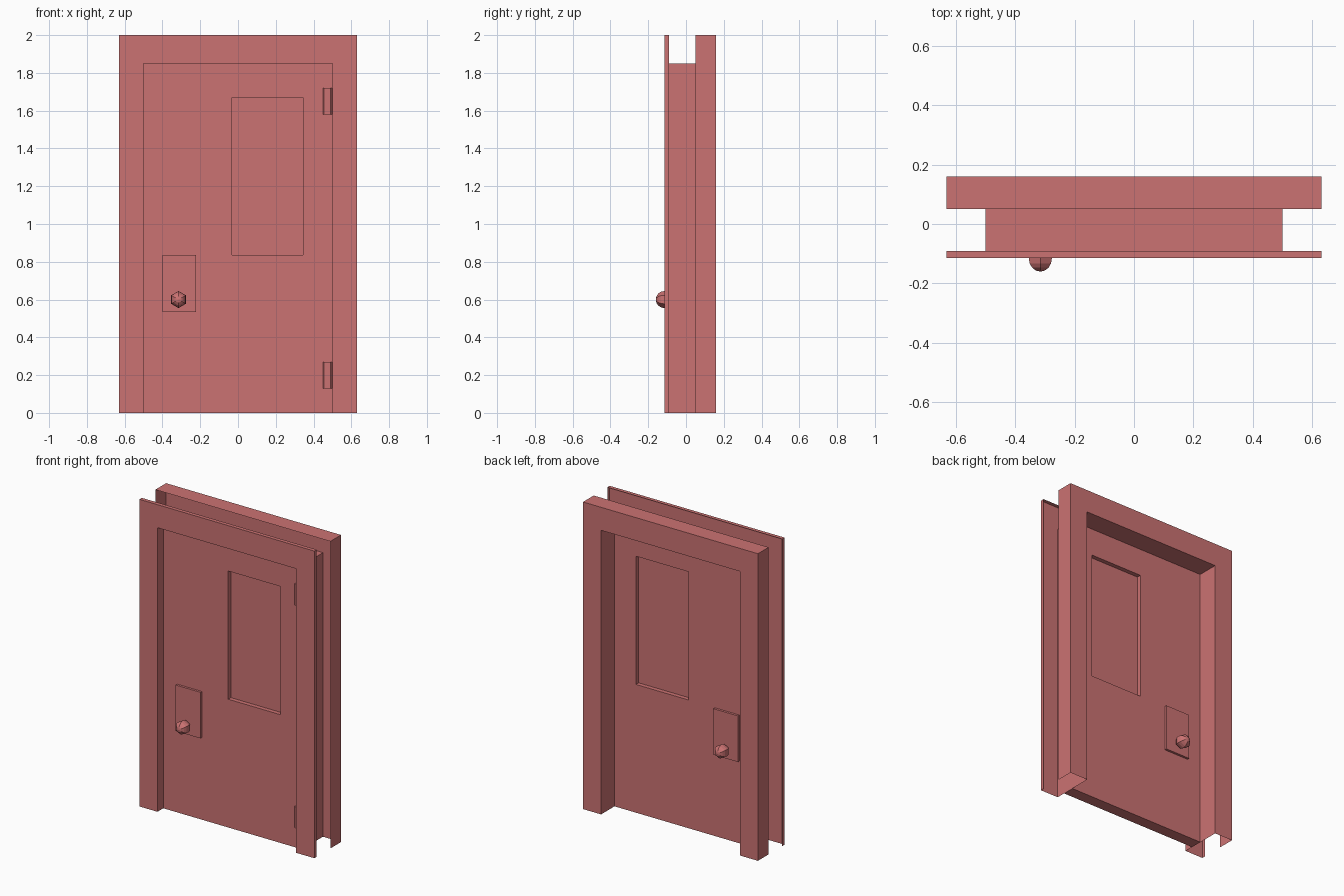
import bpy, bmesh, math
from mathutils import Matrix

cube = bpy.data.objects.get("Cube")
if cube:
    bpy.data.objects.remove(cube, do_unlink=True)

paint = bpy.data.materials.new("dusty red")
paint.use_nodes = True
COLOUR = (0.6, 0.17, 0.17, 1)
paint.diffuse_color = COLOUR
paint.node_tree.nodes["Principled BSDF"].inputs["Base Color"].default_value = COLOUR


def finish(name, bm):
    bmesh.ops.recalc_face_normals(bm, faces=bm.faces)
    mesh = bpy.data.meshes.new(name)
    bm.to_mesh(mesh)
    bm.free()
    mesh.materials.append(paint)
    obj = bpy.data.objects.new(name, mesh)
    bpy.context.collection.objects.link(obj)
    return obj


def box(name, x, y, z):
    bm = bmesh.new()
    bmesh.ops.create_cube(bm, size=1)
    for v in bm.verts:
        for i, (lo, hi) in enumerate((x, y, z)):
            v.co[i] = lo if v.co[i] < 0 else hi
    return finish(name, bm)


HALF, HEAD = 0.5, 1.85
FRONT, BACK = -0.055, 0.022

# Pressed sheet frame: open channel section swept up, across and down
section = [(1, -0.09), (1, -0.115), (0, -0.115), (0, 0.16), (1, 0.16), (1, 0.05)]
bm = bmesh.new()
rows = []
for out, y in section:
    x, top = HALF + 0.13 * out, HEAD + 0.15 * out
    path = [(-x, 0), (-x, top), (x, top), (x, 0)]
    rows.append([bm.verts.new((px, y, pz)) for px, pz in path])
for a, b in zip(rows, rows[1:]):
    for i in range(3):
        bm.faces.new((a[i], a[i + 1], b[i + 1], b[i]))
finish("door_frame", bm)

# Door leaf with a window recess cut through it
WX, WZ = (-0.032, 0.345), (0.835, 1.67)
bm = bmesh.new()
xs = (-HALF + 0.001, *WX, HALF - 0.001)
zs = (0, *WZ, HEAD - 0.001)
grid = [[bm.verts.new((x, FRONT, z)) for z in zs] for x in xs]
for i in range(3):
    for j in range(3):
        if (i, j) != (1, 1):
            bm.faces.new((grid[i][j], grid[i + 1][j], grid[i + 1][j + 1], grid[i][j + 1]))
result = bmesh.ops.extrude_face_region(bm, geom=bm.faces[:], use_keep_orig=True)
for item in result["geom"]:
    if isinstance(item, bmesh.types.BMVert):
        item.co.y = BACK
bmesh.ops.dissolve_limit(bm, angle_limit=0.01, verts=bm.verts, edges=bm.edges)
finish("door_leaf", bm)
box("window_pane", WX, (-0.027, -0.006), WZ)

# Lock plates and faceted knobs on both sides
for side, face, sign in (("front", FRONT, -1), ("back", BACK, 1)):
    outer = face + sign * 0.015
    box(side + "_lock_plate", (-0.4, -0.222), sorted((face, outer)), (0.535, 0.835))
    bm = bmesh.new()
    bmesh.ops.create_uvsphere(bm, u_segments=6, v_segments=8, radius=0.045)
    bm.transform(Matrix.Translation((-0.315, outer + sign * 0.045, 0.6))
                 @ Matrix.Rotation(math.pi / 2, 4, "X"))
    finish(side + "_knob", bm)

# Hinges with chamfered long edges
for name, z in (("lower_hinge", 0.2), ("upper_hinge", 1.65)):
    hinge = box(name, (0.45, 0.497), (FRONT - 0.01, FRONT + 0.005), (z - 0.07, z + 0.07))
    bm = bmesh.new()
    bm.from_mesh(hinge.data)
    edges = [e for e in bm.edges if all(v.co.y < FRONT for v in e.verts)
             and abs(e.verts[0].co.z - e.verts[1].co.z) > 0.1]
    bmesh.ops.bevel(bm, geom=edges, offset=0.006, segments=1, affect="EDGES")
    bm.to_mesh(hinge.data)
    bm.free()
